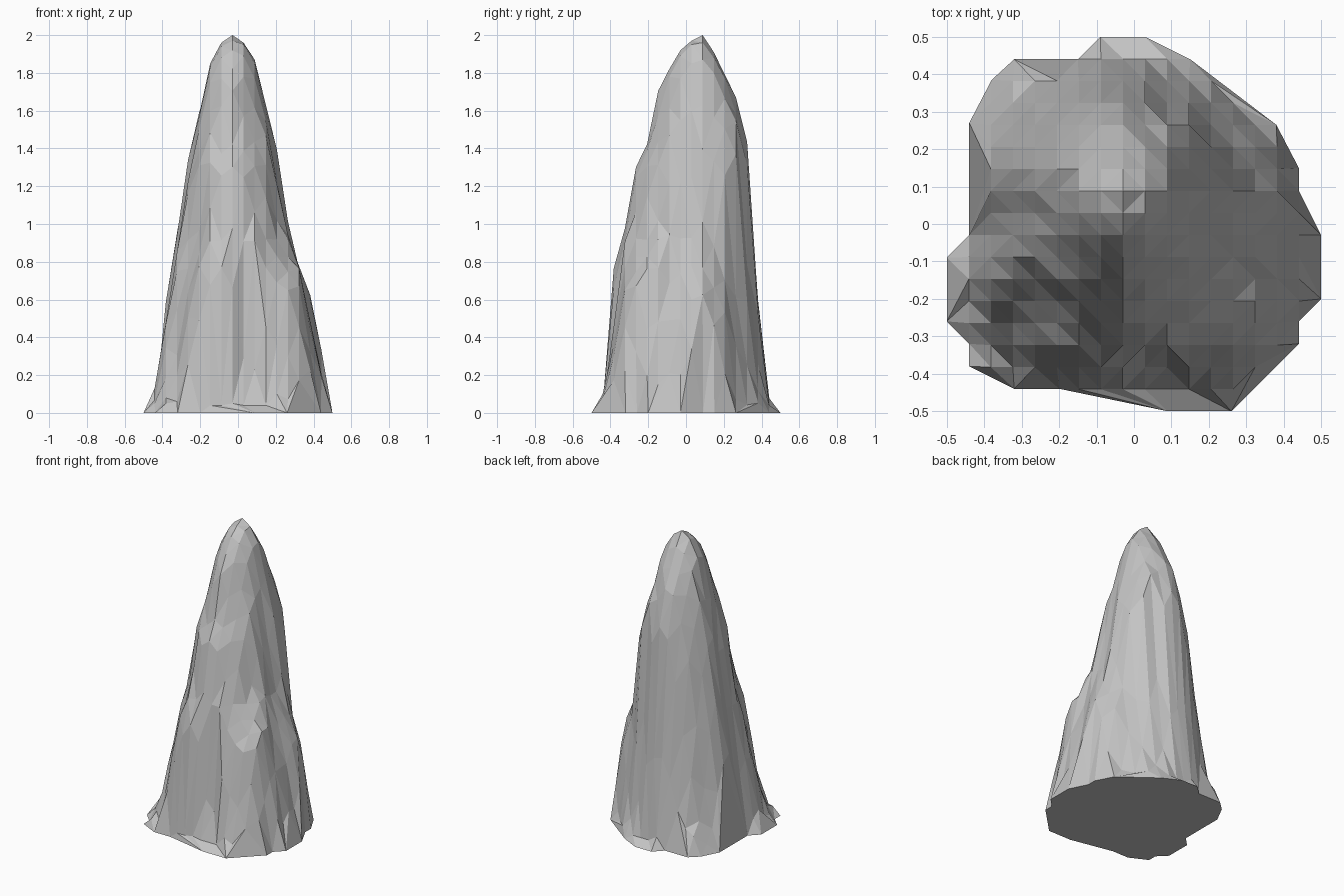
import bpy, bmesh, math, random
from mathutils import Vector
from mathutils.geometry import delaunay_2d_cdt, intersect_point_line

random.seed(4)
if "Cube" in bpy.data.objects:
    bpy.data.objects.remove(bpy.data.objects["Cube"])

CELLS = 17
STEP = 1 / CELLS
PEAK = Vector((-0.03, 0.088))

# Ground outline of the spire, counter-clockwise
FOOT = [(-.09, .5), (-.15, .44), (-.32, .44), (-.38, .385), (-.44, .27), (-.44, -.03),
        (-.5, -.09), (-.5, -.26), (-.44, -.32), (-.44, -.38), (-.32, -.44), (-.2, -.44),
        (.09, -.5), (.26, -.5), (.44, -.32), (.44, -.26), (.5, -.2), (.5, -.03),
        (.44, .09), (.44, .15), (.38, .265), (.15, .44), (.03, .5)]
foot = [Vector(p) for p in FOOT]
sides = list(zip(foot, foot[1:] + foot[:1]))

# Height, then reach to -x, +x, -y, +y
REACH = [(0, -.5, .52, -.5, .45), (.2, -.44, .48, -.46, .42), (.65, -.38, .38, -.39, .38),
         (.8, -.35, .31, -.375, .365), (.95, -.33, .28, -.32, .355), (1.3, -.27, .22, -.26, .335),
         (1.45, -.235, .19, -.2, .32), (1.68, -.19, .14, -.145, .26), (1.85, -.15, .1, -.08, .18),
         (1.96, -.09, .04, -.01, .12), (2, -.03, -.03, .088, .088)]

# Gullies (or ribs, when negative): direction, half width, depth, height where they end
GULLIES = [(-79, 9, .13, .8), (-128, 10, .08, 1.3), (-165, 9, .08, 1.5), (-18, 9, .06, 1.6),
           (150, 9, .05, 1.2), (40, 27, .22, 1.2), (48, 16, -.07, 1.65), (-45, 13, -.12, 1.04),
           (-45, 16, .12, .6), (-102, 9, -.03, 1.5)]


def reach(z):
    for low, high in zip(REACH, REACH[1:]):
        if z <= high[0]:
            t = (z - low[0]) / (high[0] - low[0])
            return [a + (b - a) * t for a, b in zip(low[1:], high[1:])]
    return REACH[-1][1:]


def inside(p, z):
    left, right, front, back = reach(z)
    d = p - PEAK
    a = max(abs((right if d.x > 0 else left) - PEAK.x), 1e-4)
    b = max(abs((back if d.y > 0 else front) - PEAK.y), 1e-4)
    angle = math.degrees(math.atan2(d.y, d.x))
    size = 1
    for direction, width, depth, top in GULLIES:
        gap = (angle - direction + 180) % 360 - 180
        size -= depth * math.exp(-(gap / width) ** 2) * min(1, max(0, (top - z) * 4))
    power = 2 + (max(0, 1 - z) if d.y < 0 else 0)
    return abs(d.x / a) ** power + abs(d.y / b) ** power <= size ** power


def height(p):
    # Highest level whose cross-section still covers the point
    return next((z / 100 for z in range(199, 0, -1) if inside(p, z / 100)), 0)


def in_foot(p):
    for a, b in sides:
        near, t = intersect_point_line(p, a, b)
        if 0 <= t <= 1 and (p - near.to_2d()).length < .008:
            return False
    crossings = [(a.y > p.y) != (b.y > p.y)
                 and p.x < a.x + (b.x - a.x) * (p.y - a.y) / (b.y - a.y) for a, b in sides]
    return sum(crossings) % 2 == 1


# Interior points on a regular grid, triangulated together with the outline
points = list(foot)
for i in range(1, CELLS):
    for j in range(1, CELLS):
        p = Vector((i * STEP - .5, j * STEP - .5))
        if in_foot(p) and min((p - q).length for q in foot) > .03:
            points.append(p)
loop = list(range(len(foot)))
flat, _, tris, _, _, _ = delaunay_2d_cdt(points, [], [loop], 1, 1e-5)

bm = bmesh.new()
verts = []
for p in flat:
    on_edge = min((p - q).length for q in foot) < .005
    z = 0 if on_edge else 2 if (p - PEAK).length < .01 else max(.04, height(p))
    if not on_edge and z < 1.7:
        z = max(.04, z + random.uniform(-.04, .04))
    verts.append(bm.verts.new((p.x, p.y, z)))

# Broken apron and little ears of stone at the foot
for x, y, z in [(-.324, .382, .12), (-.265, .382, .16), (-.324, .324, .2), (-.382, .324, .06),
                (-.44, -.25, .05), (-.382, -.382, .05), (-.382, -.324, .08), (-.324, -.382, .06),
                (-.147, -.441, .04), (-.088, -.441, .04), (-.03, -.441, .05)]:
    v = min(verts, key=lambda v: (v.co.xy - Vector((x, y))).length)
    v.co.z = z
for t in tris:
    bm.faces.new([verts[i] for i in t])

# Turn cell diagonals along the slope's contours so ridges run clean
for edge in bm.edges[:]:
    if len(edge.link_faces) == 2:
        a, b = edge.verts
        c, d = [v for f in edge.link_faces for v in f.verts if v not in (a, b)]
        square = ((a.co + b.co - c.co - d.co).xy.length < .01
                  and abs((a.co - b.co).xy.length - (c.co - d.co).xy.length) < .01)
        if square and abs(c.co.z - d.co.z) < abs(a.co.z - b.co.z):
            bmesh.utils.edge_rotate(edge)

# Flat underside
rim = [e for e in bm.edges if e.is_boundary]
bmesh.ops.contextual_create(bm, geom=rim)
bmesh.ops.recalc_face_normals(bm, faces=bm.faces[:])

mesh = bpy.data.meshes.new("rock_spire")
bm.to_mesh(mesh)
bm.free()
spire = bpy.data.objects.new("rock_spire", mesh)
bpy.context.collection.objects.link(spire)

# Plain grey stone
stone = bpy.data.materials.new("grey_stone")
stone.use_nodes = True
grey = (.55, .55, .55, 1)
stone.diffuse_color = grey
stone.node_tree.nodes["Principled BSDF"].inputs["Base Color"].default_value = grey
mesh.materials.append(stone)
